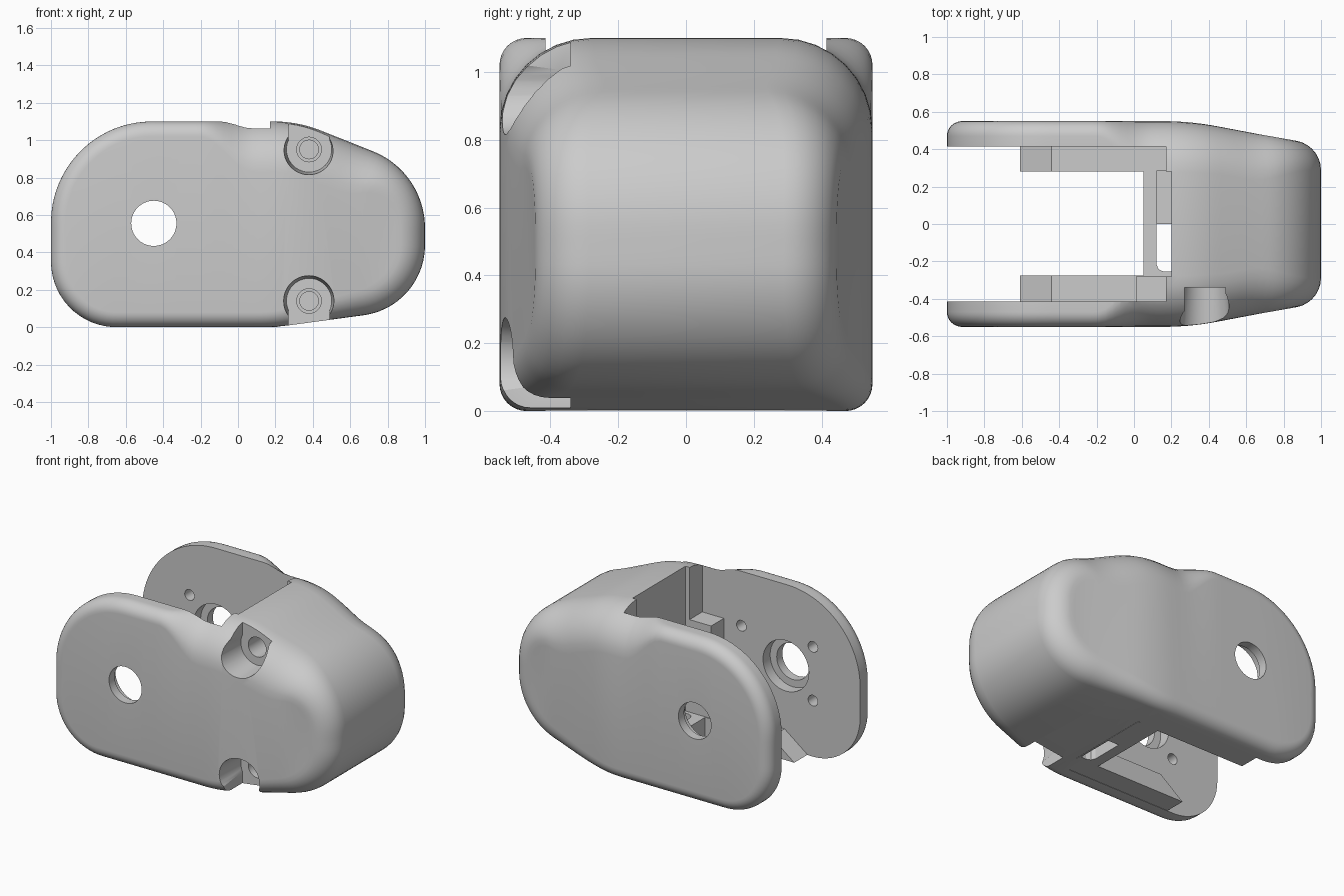
import bpy, bmesh, math
from mathutils import Vector

if "Cube" in bpy.data.objects:
    bpy.data.objects.remove(bpy.data.objects["Cube"])


def chain(pts, n):
    """Polyline (x, z, corner tangent length) with true arc corners, resampled to n points."""
    V = [Vector(p[:2]) for p in pts]
    out = [V[0]]
    for i in range(1, len(V) - 1):
        d = pts[i][2]
        u, v = (V[i - 1] - V[i]).normalized(), (V[i + 1] - V[i]).normalized()
        a, b = V[i] + u * d, V[i] + v * d
        w = math.cos((math.pi - u.angle(v)) / 2)
        for k in range(25):
            t = k / 24
            c0, c1, c2 = (1 - t) ** 2, 2 * t * (1 - t) * w, t * t
            out.append((a * c0 + V[i] * c1 + b * c2) / (c0 + c1 + c2))
    out.append(V[-1])
    cum = [0]
    for p, q in zip(out, out[1:]):
        cum.append(cum[-1] + (q - p).length)
    res, j = [], 0
    for k in range(n):
        s = cum[-1] * k / (n - 1)
        while j < len(out) - 2 and cum[j + 1] < s:
            j += 1
        f = (s - cum[j]) / max(cum[j + 1] - cum[j], 1e-9)
        res.append(out[j].lerp(out[j + 1], min(f, 1)))
    return res


def step(x, a, b):
    t = min(max((x - a) / (b - a), 0), 1)
    return t * t * (3 - 2 * t)


def half_width(x):
    if x < 0.15:
        return 0.55
    if x < 0.45:
        return 0.55 - 0.19 * (x - 0.15) ** 2 / 0.6
    return 0.55 - 0.19 * (x - 0.3)


def finish(bm, name):
    bmesh.ops.recalc_face_normals(bm, faces=bm.faces)
    me = bpy.data.meshes.new(name)
    bm.to_mesh(me)
    bm.free()
    ob = bpy.data.objects.new(name, me)
    bpy.context.collection.objects.link(ob)
    return ob


def prism(name, prof, y0, y1):
    """Extrude an x-z profile from y0 to y1."""
    bm = bmesh.new()
    f = bm.faces.new([bm.verts.new((x, y0, z)) for x, z in prof])
    g = bmesh.ops.extrude_face_region(bm, geom=[f])['geom']
    bmesh.ops.translate(bm, vec=(0, y1 - y0, 0), verts=[v for v in g if isinstance(v, bmesh.types.BMVert)])
    return finish(bm, name)


def box(name, x0, x1, y0, y1, z0, z1):
    return prism(name, [(x0, z0), (x1, z0), (x1, z1), (x0, z1)], y0, y1)


def rod(name, x, z, y0, y1, r0, r1=None, n=40):
    """Round cutter along y, optionally tapered."""
    bm = bmesh.new()
    rings = []
    for y, r in ((y0, r0), (y1, r1 or r0)):
        rings.append([bm.verts.new((x + r * math.cos(2 * math.pi * i / n), y,
                                    z + r * math.sin(2 * math.pi * i / n))) for i in range(n)])
        bm.faces.new(rings[-1])
    for i in range(n):
        j = (i + 1) % n
        bm.faces.new((rings[0][i], rings[0][j], rings[1][j], rings[1][i]))
    return finish(bm, name)


def cut(ob, cutters):
    for c in cutters:
        m = ob.modifiers.new("cut", 'BOOLEAN')
        m.operation, m.solver, m.object = 'DIFFERENCE', 'EXACT', c
    dg = bpy.context.evaluated_depsgraph_get()
    dg.update()
    me = bpy.data.meshes.new_from_object(ob.evaluated_get(dg))
    ob.modifiers.clear()
    ob.data = me
    for c in cutters:
        bpy.data.objects.remove(c)


# Housing shell: side outline with a fillet whose radius varies along x
N, K = 70, 9
upper = chain([(-1, .5, 0), (-1, 1.1, .54), (.32, 1.1, .13), (1, .83, .3), (1, .47, 0)], N)
lower = chain([(-1, .5, 0), (-1, 0, .35), (.2, 0, .08), (1, .108, .33), (1, .47, 0)], N)
loop = upper + lower[-2:0:-1]
L = len(loop)


def radius(i):
    x = loop[i].x
    if i < N:
        return .08 + .19 * step(x, -.2, .08) - .11 * step(x, .6, 1)
    return .08 + .08 * step(x, .1, 1)


bm = bmesh.new()
rings = []
for sgn in (-1, 1):
    side = []
    for k in range(K):
        a = math.pi / 2 * k / (K - 1)
        ring = []
        for i, p in enumerate(loop):
            t = (loop[(i + 1) % L] - loop[i - 1]).normalized()
            n = Vector((t.y, -t.x))
            r = radius(i)
            q = p + n * r * (1 - math.cos(a))
            y = half_width((p + n * r).x) - r + r * math.sin(a)
            ring.append(bm.verts.new((q.x, sgn * y, q.y)))
        side.append(ring)
    top = side[-1]
    for i in range(N - 1):
        ids = [i, i + 1, (L - i - 1) % L if i < N - 2 else i + 1, (L - i) % L]
        ids = list(dict.fromkeys(ids))
        bm.faces.new([top[j] for j in ids])
    rings += side[::-1] if sgn < 0 else side
for A, B in zip(rings, rings[1:]):
    for i in range(L):
        j = (i + 1) % L
        bm.faces.new((A[i], A[j], B[j], B[i]))
housing = finish(bm, "housing")

# Open bay between the side plates
cutters = [box("bay", -1.2, .17, -.415, .415, -.2, 1.3), box("bay_end", -.5, .2, -.28, .28, -.1, 1.2)]
# Pivot holes with inner counterbores and small blind screw holes
cutters.append(rod("pivot", -.45, .555, -.7, .7, .121))
cutters.append(rod("counterbore", -.45, .555, -.49, .49, .17))
for dx, dz in ((-.2, .18), (-.2, -.18), (.33, .18), (.33, -.18)):
    cutters.append(rod("screw", -.45 + dx, .555 + dz, -.5, .5, .036, n=20))
# Front bolt pockets, open toward the outline, with stepped bolt holes
for z, d in ((.95, 1), (.14, -1)):
    cutters.append(rod("pocket", .38, z, -.34, -.6, .121, .14))
    z0, z1 = sorted((z + .045 * d, z + .4 * d))
    cutters.append(box("mouth", .27, .49, -.6, -.34, z0, z1))
    cutters.append(rod("bolt_wide", .38, z, -.36, -.15, .066, n=28))
    cutters.append(rod("bolt_narrow", .38, z, -.2, .3, .05, n=28))
cut(housing, cutters)

# Bottom rails with sloped ends along the inside of each plate
rail = [(-.61, .002), (.18, .002), (.18, .13), (-.44, .13)]
prism("rail_left", rail, .28, .42)
prism("rail_right", rail, -.42, -.275)
# Upright pad at the bay corner
box("corner_pad", .01, .175, -.42, -.28, .1, .75)

# Floor strip under the end wall, with a cable slot
floor = box("floor_strip", .05, .21, -.29, .29, .002, .13)
bm = bmesh.new()
slot = [bm.verts.new((x, y, -.1)) for x, y in
        ((.12, 0), (.2, 0), (.2, -.255), (.16, -.255), (.132, -.243), (.12, -.215))]
g = bmesh.ops.extrude_face_region(bm, geom=[bm.faces.new(slot)])['geom']
bmesh.ops.translate(bm, vec=(0, 0, .4), verts=[v for v in g if isinstance(v, bmesh.types.BMVert)])
cut(floor, [finish(bm, "slot")])
box("floor_ledge", .12, .21, 0, .285, .1, .17)

# Smooth shading with crisp edges on the housing
bpy.ops.object.select_all(action='DESELECT')
housing.select_set(True)
bpy.context.view_layer.objects.active = housing
bpy.ops.object.shade_smooth_by_angle(angle=math.radians(30))
